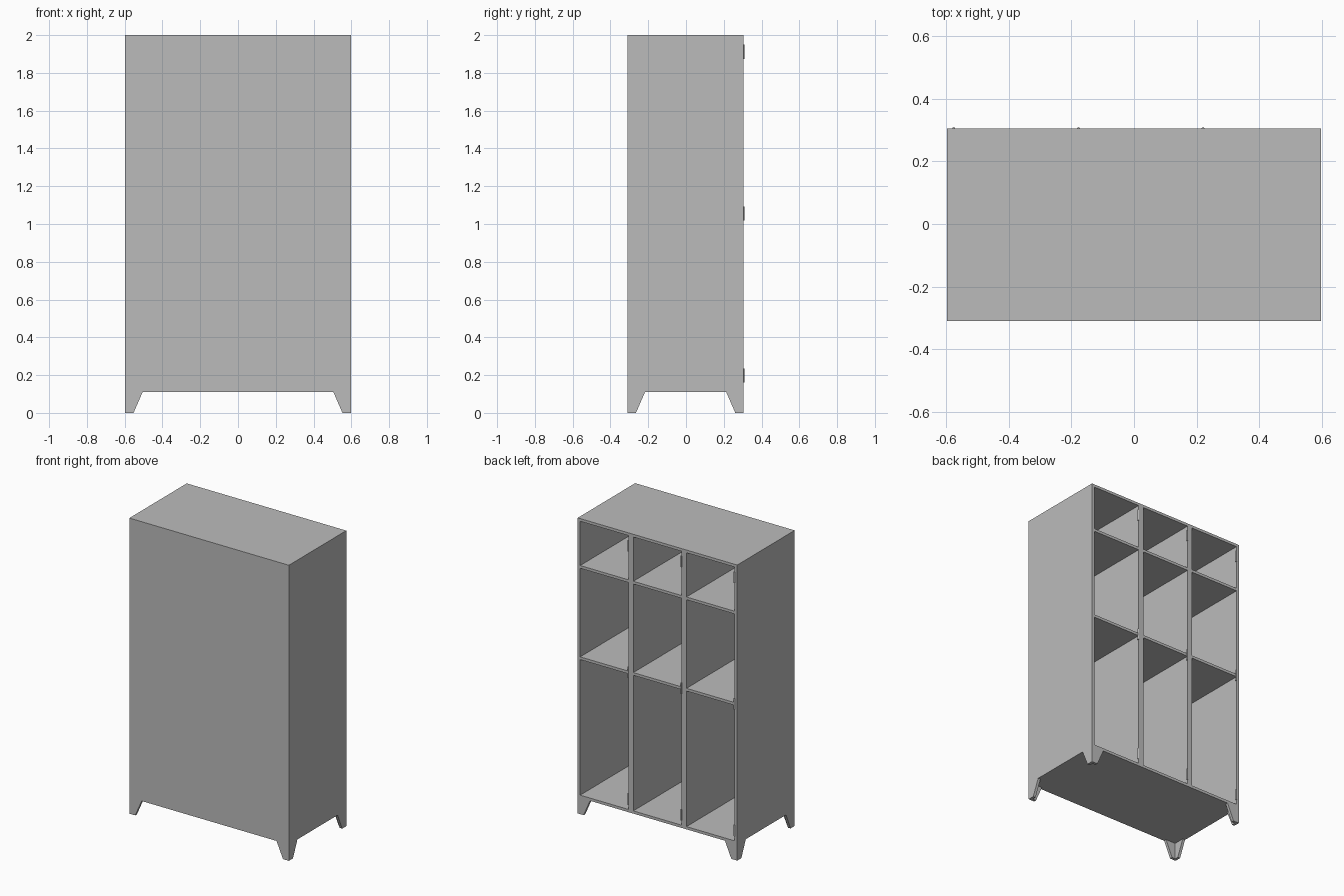
import bpy
import bmesh

cube = bpy.data.objects.get("Cube")
if cube:
    bpy.data.objects.remove(cube, do_unlink=True)

# Overall dimensions
HALF_W = 0.597
FRONT, BACK = -0.309, 0.305
BASE, TOP = 0.11, 2.0
T = 0.0185                      # sheet thickness
PITCH = 2 * HALF_W / 3          # width of one locker column

grey = bpy.data.materials.new("grey_metal")
grey.use_nodes = True
grey.diffuse_color = (0.5, 0.5, 0.5, 1)
grey.node_tree.nodes["Principled BSDF"].inputs["Base Color"].default_value = (0.5, 0.5, 0.5, 1)


def finish(name, bm):
    bmesh.ops.recalc_face_normals(bm, faces=bm.faces)
    mesh = bpy.data.meshes.new(name)
    bm.to_mesh(mesh)
    bm.free()
    mesh.materials.append(grey)
    obj = bpy.data.objects.new(name, mesh)
    bpy.context.collection.objects.link(obj)
    return obj


def box(name, x, y, z):
    """Box from (min, max) ranges on each axis."""
    bm = bmesh.new()
    bmesh.ops.create_cube(bm, size=1)
    for v in bm.verts:
        v.co = [r[0] if c < 0 else r[1] for c, r in zip(v.co, (x, y, z))]
    return finish(name, bm)


# Closed shell: front panel, roof, floor and outer sides
inner_x = (-HALF_W + T, HALF_W - T)
box("front_panel", (-HALF_W, HALF_W), (FRONT, FRONT + T), (BASE, TOP))
inside_y = (FRONT + T, BACK)
box("roof", (-HALF_W, HALF_W), inside_y, (TOP - T, TOP))
box("floor", (-HALF_W, HALF_W), inside_y, (BASE, BASE + T))
inner_z = (BASE + T, TOP - T)
box("right_side", (-HALF_W, inner_x[0]), inside_y, inner_z)
box("left_side", (inner_x[1], HALF_W), inside_y, inner_z)

# Double-thickness dividers between the columns
for i in (1, 2):
    x = -HALF_W + i * PITCH
    box(f"divider_{i}", (x - T, x + T), inside_y, inner_z)

# Shelves and hinge pins of each column
for col in range(3):
    x0 = -HALF_W + col * PITCH + T
    x1 = x0 + PITCH - 2 * T
    for label, z in (("middle", 1.055), ("upper", 1.673)):
        box(f"{label}_shelf_{col + 1}", (x0, x1), inside_y, (z - T / 2, z + T / 2))
    for label, z in (("lower", 0.198), ("middle", 1.055), ("upper", 1.912)):
        bm = bmesh.new()
        bmesh.ops.create_cone(bm, cap_ends=True, segments=12, radius1=0.005,
                              radius2=0.005, depth=0.075)
        pin = finish(f"{label}_hinge_{col + 1}", bm)
        pin.location = (x0 + 0.003, BACK - 0.001, z)


# Tapered angle-section legs, one per corner
def leg(name, cx, cy, sx, sy):
    bm = bmesh.new()
    rings = []
    for z, w in ((0, 0.044), (BASE, 0.092)):
        section = [(0, 0), (w, 0), (w, T), (T, T), (T, w), (0, w)]
        rings.append([bm.verts.new((cx + sx * a, cy + sy * b, z)) for a, b in section])
    low, high = rings
    bm.faces.new(low)
    bm.faces.new(high)
    for i in range(len(low)):
        j = (i + 1) % len(low)
        bm.faces.new((low[i], low[j], high[j], high[i]))
    finish(name, bm)


for side, sx in (("right", 1), ("left", -1)):
    leg(f"front_{side}_leg", -sx * HALF_W, FRONT, sx, 1)
    leg(f"back_{side}_leg", -sx * HALF_W, BACK, sx, -1)
